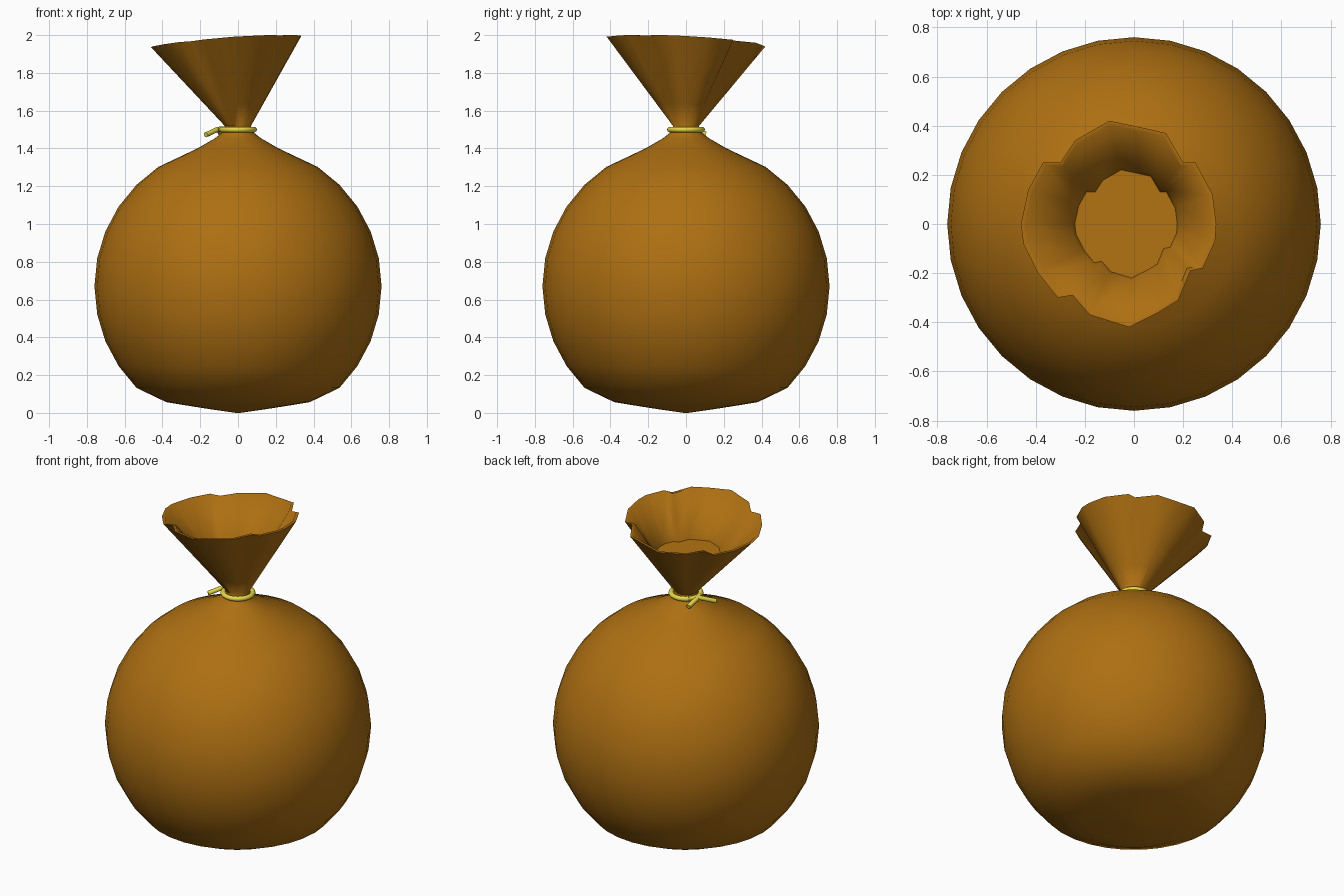
import bpy, bmesh, math
from mathutils import Vector

if "Cube" in bpy.data.objects:
    bpy.data.objects.remove(bpy.data.objects["Cube"])


def material(name, color):
    m = bpy.data.materials.new(name)
    m.diffuse_color = color
    m.use_nodes = True
    m.node_tree.nodes["Principled BSDF"].inputs["Base Color"].default_value = m.diffuse_color
    return m


CLOTH = material("cloth", (0.42, 0.16, 0.006, 1))
CORD = material("cord", (0.80, 0.68, 0.06, 1))


def loft(name, rings, mat, start_cap=False, end_cap=False, angle=60):
    """Skin a list of equal-length point rings and shade it smooth."""
    bm = bmesh.new()
    loops = [[bm.verts.new(p) for p in ring] for ring in rings]
    n = len(loops[0])
    for a, b in zip(loops, loops[1:]):
        for i in range(n):
            j = (i + 1) % n
            bm.faces.new((a[i], a[j], b[j], b[i]))
    for use, loop, order in ((start_cap, loops[0], -1), (end_cap, loops[-1], 1)):
        if use:
            c = sum((v.co for v in loop), Vector()) / n
            tip = bm.verts.new(c)
            for i in range(n):
                tri = (loop[i], loop[(i + 1) % n], tip)
                bm.faces.new(tri[::order])
    mesh = bpy.data.meshes.new(name)
    bm.to_mesh(mesh)
    bm.free()
    obj = bpy.data.objects.new(name, mesh)
    bpy.context.collection.objects.link(obj)
    mesh.materials.append(mat)
    bpy.ops.object.select_all(action='DESELECT')
    obj.select_set(True)
    bpy.context.view_layer.objects.active = obj
    bpy.ops.object.shade_smooth_by_angle(angle=math.radians(angle))
    return obj


def circle(r, z, n=32):
    return [(r * math.cos(2 * math.pi * i / n), r * math.sin(2 * math.pi * i / n), z)
            for i in range(n)]


# Sack body: sphere with flattened base, drawn in to the neck
R, ZC = 0.76, 0.67
profile = [(0.01, 0.0), (0.15, 0.02), (0.29, 0.042), (0.38, 0.057)]
for k in range(4, 14):
    a = math.pi * k / 16
    profile.append((R * math.sin(a), ZC - R * math.cos(a)))
profile += [(0.215, 1.40), (0.12, 1.455), (0.07, 1.495), (0.068, 1.52)]
loft("sack_body", [circle(r, z) for r, z in profile], CLOTH, start_cap=True)

# Flared mouth: pleated outline, tilted rim, inner wall and closed floor
rim = [(0.335, 0), (0.32, 0.12), (0.25, 0.25), (0.20, 0.25), (0.13, 0.37),
       (0.02, 0.395), (-0.10, 0.42), (-0.24, 0.34), (-0.30, 0.25), (-0.37, 0.25),
       (-0.43, 0.14), (-0.46, 0), (-0.45, -0.08), (-0.39, -0.20), (-0.31, -0.30),
       (-0.25, -0.29), (-0.18, -0.37), (-0.02, -0.42), (0.10, -0.36),
       (0.18, -0.31), (0.23, -0.19), (0.28, -0.18), (0.33, -0.07)]


def rim_z(x, y):
    return 1.97 + 0.075 * x - 0.055 * y


def neck_point(x, y, r):
    a = math.atan2(y, x + 0.05)
    return Vector((r * math.cos(a), r * math.sin(a), 0))


def flare(t, inset=0.0, drop=0.0):
    ring = []
    for x, y in rim:
        low = neck_point(x, y, 0.066) + Vector((0, 0, 1.515))
        p = low.lerp(Vector((x, y, rim_z(x, y))), t)
        out = Vector((x + 0.05, y, 0)).normalized()
        ring.append(p - out * inset - Vector((0, 0, drop)))
    return ring


base = [neck_point(x, y, 0.085) + Vector((0, 0, 1.475)) for x, y in rim]
loft("sack_mouth", [base, flare(0), flare(0.25), flare(0.55), flare(1),
                    flare(1, 0.018), flare(0.55, 0.028), flare(0.52, 0.03, 0.02)],
     CLOTH, end_cap=True)

# Cord loop around the neck
bpy.ops.mesh.primitive_torus_add(major_radius=0.085, minor_radius=0.015,
                                 major_segments=32, minor_segments=10,
                                 location=(0, 0, 1.50))
loop = bpy.context.object
loop.name = "cord_loop"
loop.data.materials.append(CORD)
bpy.ops.object.shade_smooth()


# Two loose cord ends, crossing at the back left
def cord_end(name, points, r=0.014, n=8):
    pts = [Vector(p) for p in points]
    d = (pts[-1] - pts[0]).normalized()
    side = d.cross(Vector((0, 0, 1))).normalized()
    up = side.cross(d)
    rings = [[p + r * (math.cos(2 * math.pi * i / n) * side
                       - math.sin(2 * math.pi * i / n) * up) for i in range(n)][::-1]
             for p in pts]
    loft(name, rings, CORD, True, True, 50)


cord_end("cord_end_front", [(-0.06, 0.065, 1.505), (-0.11, 0.01, 1.50), (-0.17, -0.055, 1.472)])
cord_end("cord_end_back", [(-0.09, -0.01, 1.505), (-0.10, 0.04, 1.50), (-0.09, 0.105, 1.475)])
